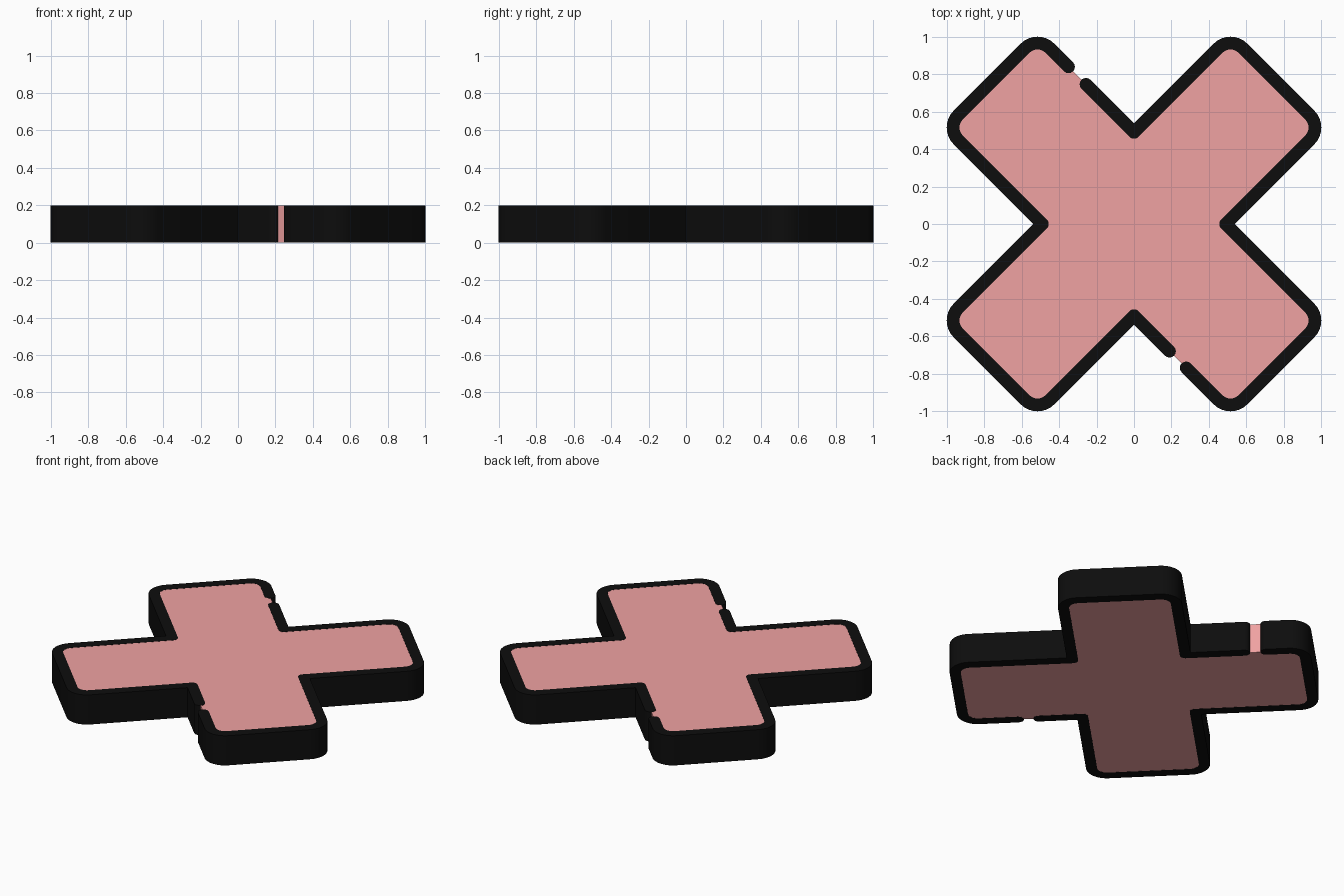
import bpy, bmesh
from math import pi, radians
from mathutils import Vector, Matrix

if "Cube" in bpy.data.objects:
    bpy.data.objects.remove(bpy.data.objects["Cube"])

HALF_WIDTH = 0.034   # half the rim thickness
ROUND = 0.093        # corner radius of the rim centreline
NOTCH = 0.49
TIP = (1.006, 0.516)


def material(name, color):
    m = bpy.data.materials.new(name)
    m.diffuse_color = color
    m.use_nodes = True
    m.node_tree.nodes["Principled BSDF"].inputs["Base Color"].default_value = m.diffuse_color
    return m


def normal(u):
    return Vector((u.y, -u.x))


def arc(center, start, angle, steps=8):
    return [center + Matrix.Rotation(angle * i / steps, 2) @ start for i in range(steps + 1)]


def corner(before, p, after, d):
    """Outline points at a right-angle corner, offset outward by d."""
    u, v = (p - before).normalized(), (after - p).normalized()
    if u.cross(v) > 0:                         # convex arm tip
        return arc(p + (v - u) * ROUND, normal(u) * (ROUND + d), pi / 2)
    if d < 0:                                  # rounded inside of a notch
        return arc(p, normal(u) * d, -pi / 2)
    return [p + (normal(u) + normal(v)) * d]   # sharp outside of a notch


def side(path, d):
    pts = [path[0] + normal((path[1] - path[0]).normalized()) * d]
    for a, b, c in zip(path, path[1:], path[2:]):
        pts += corner(a, b, c, d)
    return pts + [path[-1] + normal((path[-1] - path[-2]).normalized()) * d]


def stroke(path):
    """Closed outline of a thick line with round ends."""
    u0 = (path[1] - path[0]).normalized()
    u1 = (path[-1] - path[-2]).normalized()
    end = arc(path[-1], normal(u1) * HALF_WIDTH, pi)[1:-1]
    start = arc(path[0], -normal(u0) * HALF_WIDTH, pi)[1:-1]
    return side(path, HALF_WIDTH) + end + side(path, -HALF_WIDTH)[::-1] + start


def slab(name, outline, z0, z1, mat):
    bm = bmesh.new()
    clean = [p for i, p in enumerate(outline) if (p - outline[i - 1]).length > 1e-5]
    face = bm.faces.new([bm.verts.new((p.x, p.y, z0)) for p in clean])
    res = bmesh.ops.extrude_face_region(bm, geom=[face])
    top = [g for g in res["geom"] if isinstance(g, bmesh.types.BMVert)]
    bmesh.ops.translate(bm, verts=top, vec=(0, 0, z1 - z0))
    bmesh.ops.recalc_face_normals(bm, faces=bm.faces)
    me = bpy.data.meshes.new(name)
    bm.to_mesh(me)
    bm.free()
    ob = bpy.data.objects.new(name, me)
    bpy.context.collection.objects.link(ob)
    me.materials.append(mat)
    bpy.ops.object.select_all(action='DESELECT')
    ob.select_set(True)
    bpy.context.view_layer.objects.active = ob
    bpy.ops.object.shade_smooth_by_angle(angle=radians(30))


# cross centreline, counter-clockwise: a notch and two arm tips per quarter turn
quarter = [Vector((NOTCH, 0)), Vector(TIP), Vector(TIP[::-1])]
cross = [Matrix.Rotation(k * pi / 2, 2) @ p for k in range(4) for p in quarter]

pink = material("pink", (0.87, 0.36, 0.36, 1))
black = material("black", (0.004, 0.004, 0.004, 1))

# filled cross plate
plate = []
for i in range(12):
    plate += corner(cross[i - 1], cross[i], cross[(i + 1) % 12], 0)
slab("cross_plate", plate, 0.001, 0.199, pink)


# two rim pieces separated by small gaps
def upper(x):
    return Vector((x, NOTCH - x))


def lower(x):
    return Vector((x, -NOTCH - x))


slab("rim_left", stroke([upper(-0.350)] + cross[4:10] + [lower(0.190)]), 0, 0.2, black)
slab("rim_right", stroke([lower(0.279)] + cross[10:] + cross[:4] + [upper(-0.257)]), 0, 0.2, black)
